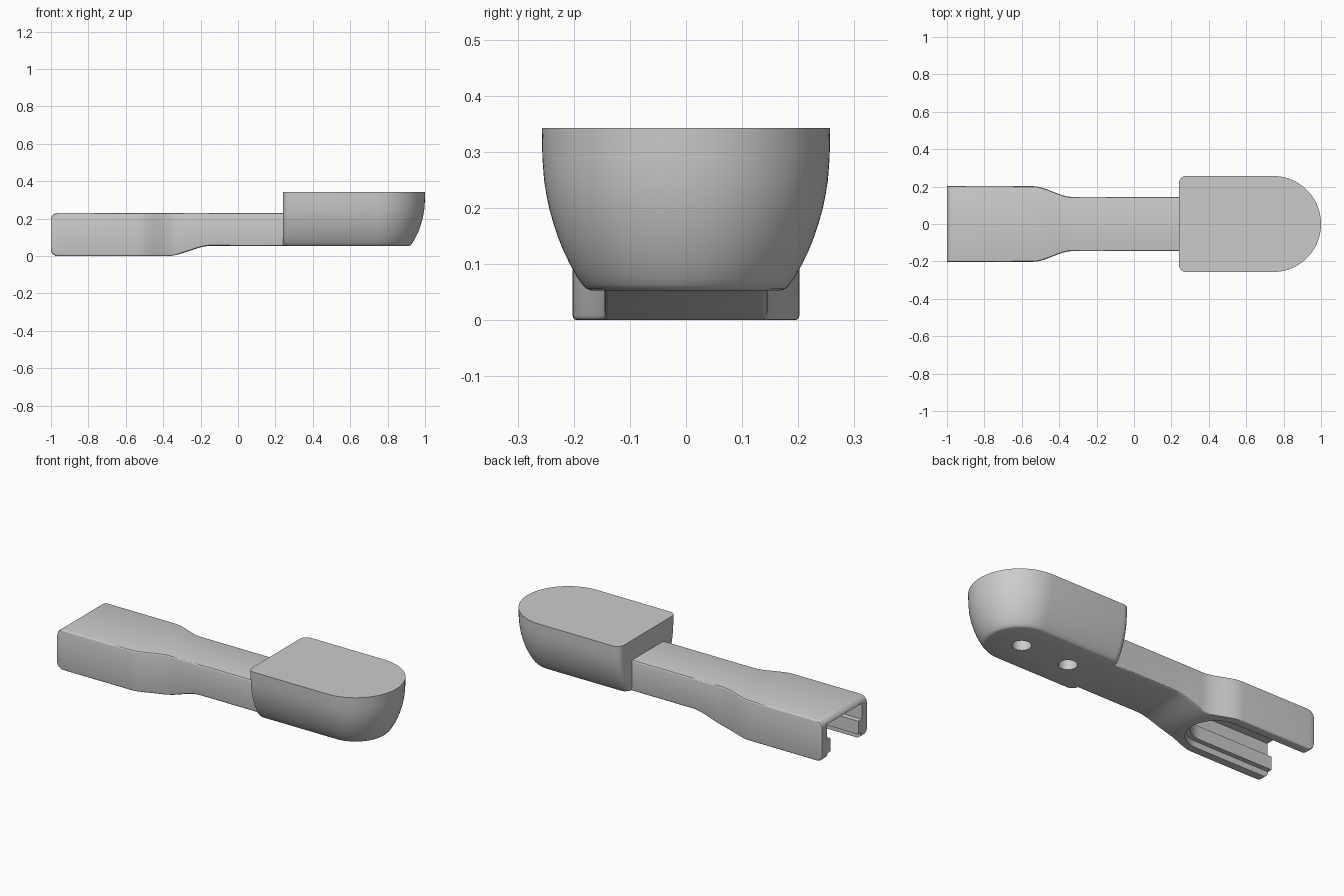
import bpy, bmesh, math

if "Cube" in bpy.data.objects:
    bpy.data.objects.remove(bpy.data.objects["Cube"], do_unlink=True)

grey = bpy.data.materials.new("light_grey")
grey.use_nodes = True
GREY = (0.6, 0.6, 0.6, 1)
grey.diffuse_color = GREY
grey.node_tree.nodes["Principled BSDF"].inputs["Base Color"].default_value = GREY


def loft(name, rings):
    """Skin a list of equal-length closed rings and cap both ends."""
    bm = bmesh.new()
    loops = [[bm.verts.new(p) for p in ring] for ring in rings]
    n = len(loops[0])
    for a, b in zip(loops, loops[1:]):
        for i in range(n):
            j = (i + 1) % n
            bm.faces.new((a[i], a[j], b[j], b[i]))
    bm.faces.new(loops[0])
    bm.faces.new(loops[-1])
    bmesh.ops.recalc_face_normals(bm, faces=bm.faces)
    mesh = bpy.data.meshes.new(name)
    bm.to_mesh(mesh)
    bm.free()
    obj = bpy.data.objects.new(name, mesh)
    mesh.materials.append(grey)
    bpy.context.collection.objects.link(obj)
    return obj


def arc(cx, cy, r, a0, a1, n):
    return [(cx + r * math.cos(math.radians(a0 + (a1 - a0) * i / n)),
             cy + r * math.sin(math.radians(a0 + (a1 - a0) * i / n)))
            for i in range(n + 1)]


def d_ring(back, centre, r, z, corner):
    """Outline with a round nose toward +x and a flat back with soft corners."""
    pts = arc(centre, 0, r, -90, 90, 40)
    pts += arc(back + corner, r - corner, corner, 90, 180, 6)
    pts += arc(back + corner, -r + corner, corner, 180, 270, 6)
    return [(x, y, z) for x, y in pts]


def cut(obj, cutter):
    mod = obj.modifiers.new("cut", 'BOOLEAN')
    mod.operation = 'DIFFERENCE'
    mod.solver = 'EXACT'
    mod.object = cutter
    bpy.context.view_layer.objects.active = obj
    bpy.ops.object.modifier_apply(modifier=mod.name)
    bpy.data.objects.remove(cutter, do_unlink=True)


def smooth(obj, angle):
    bpy.ops.object.select_all(action='DESELECT')
    obj.select_set(True)
    bpy.context.view_layer.objects.active = obj
    bpy.ops.object.shade_smooth_by_angle(angle=math.radians(angle))


def ease(x, a, b):
    t = min(max((x - a) / (b - a), 0), 1)
    return t * t * (3 - 2 * t)


# Handle: softened rectangular sections swept along x, with a rounded rear end
END_R, EDGE = 0.035, 0.008


def handle_ring(x):
    w = 0.202 - 0.057 * ease(x, -0.54, -0.33)
    low = 0.055 * ease(x, -0.38, -0.14)
    high = 0.23
    d = max(0, -1 + END_R - x)
    inset = END_R - math.sqrt(max(0, END_R ** 2 - d ** 2))
    low, high = low + inset, high - inset
    quarter = [(w - EDGE, high - EDGE, 0), (-w + EDGE, high - EDGE, 90),
               (-w + EDGE, low + EDGE, 180), (w - EDGE, low + EDGE, 270)]
    return [(x, y, z) for cy, cz, a in quarter
            for y, z in arc(cy, cz, EDGE, a, a + 90, 3)]


stations = [-1 + END_R * (1 - math.cos(math.radians(a))) for a in range(0, 91, 15)]
stations += [-0.54 + 0.02 * i for i in range(21)] + [0.25]
handle = loft("handle", [handle_ring(x) for x in stations])

# Stepped slot under the handle, open at the rear: (radius, bottom, top)
for r, z0, z1 in ((0.152, -0.1, 0.035), (0.125, -0.1, 0.15), (0.157, 0.11, 0.2)):
    cut(handle, loft("slot_cutter",
                     [d_ring(-1.2, -0.53, r, z, 0.02) for z in (z0, z1)]))
smooth(handle, 30)

# Head: bowl-shaped block, (height, inward offset, back-edge offset)
levels = [(0.053, 0.088, 0.014), (0.056, 0.080, 0.006), (0.063, 0.073, 0.002),
          (0.075, 0.064, 0), (0.10, 0.050, 0), (0.125, 0.038, 0), (0.15, 0.028, 0),
          (0.175, 0.020, 0), (0.20, 0.013, 0), (0.225, 0.008, 0), (0.25, 0.004, 0),
          (0.29, 0.001, 0), (0.343, 0, 0)]
head = loft("head", [d_ring(0.24 + back, 0.743, 0.257 - off, z, 0.04)
                     for z, off, back in levels])

# Two round sockets in the underside of the head
for x in (0.43, 0.73):
    cut(head, loft("socket_cutter",
                   [[(px, py, z) for px, py in arc(x, 0, 0.048, 0, 348.75, 31)]
                    for z in (0.0, 0.13)]))
smooth(head, 35)
